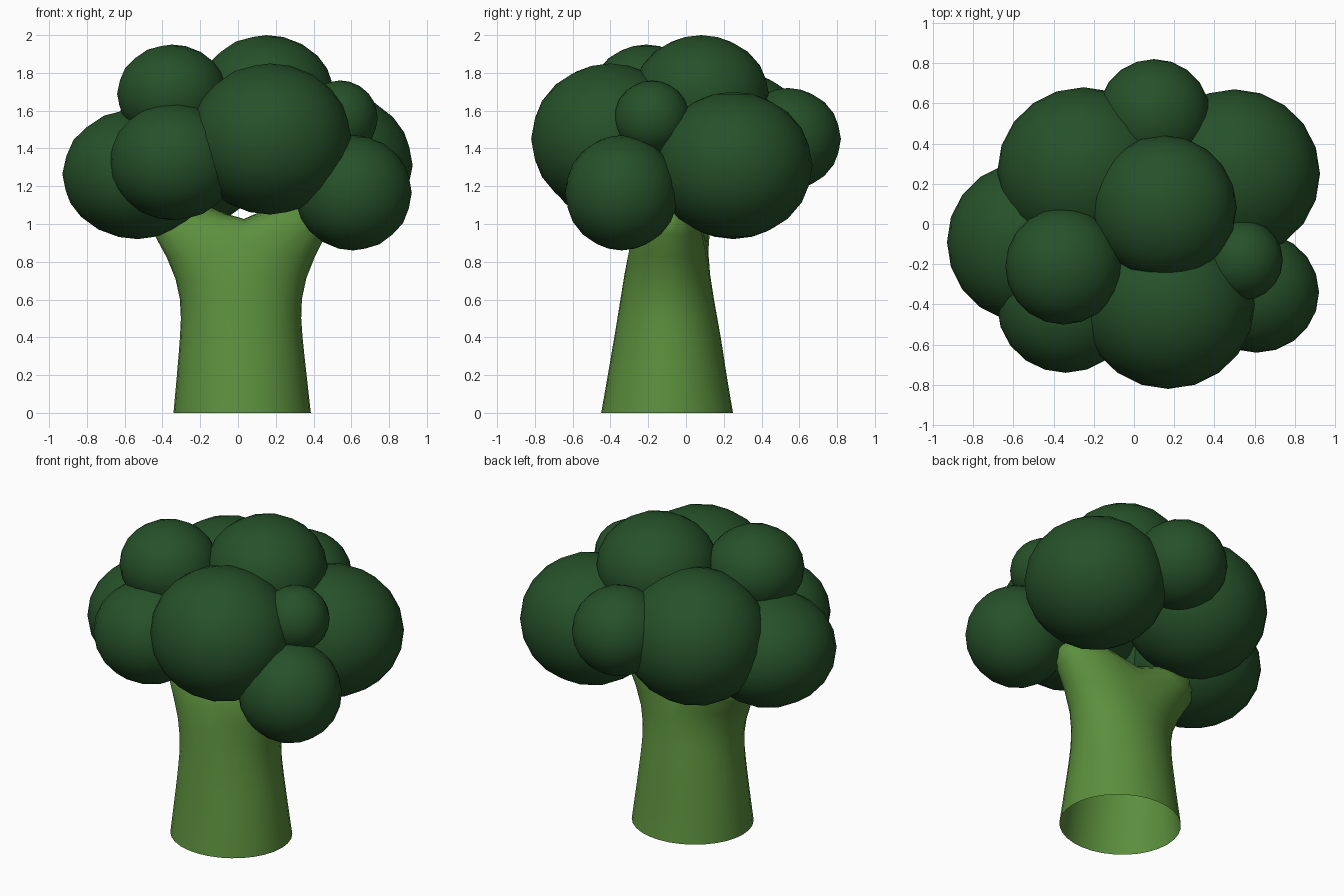
import bpy, bmesh
from math import sin, cos, pi, radians
from mathutils import Vector

if "Cube" in bpy.data.objects:
    bpy.data.objects.remove(bpy.data.objects["Cube"])


def material(name, color):
    m = bpy.data.materials.new(name)
    m.diffuse_color = (*color, 1)
    m.use_nodes = True
    m.node_tree.nodes["Principled BSDF"].inputs["Base Color"].default_value = m.diffuse_color
    return m


FLORET = material("dark green", (0.019, 0.082, 0.022))
STALK = material("light green", (0.105, 0.275, 0.046))


def add_object(name, bm, mat):
    bmesh.ops.recalc_face_normals(bm, faces=bm.faces)
    for f in bm.faces:
        f.smooth = True
    me = bpy.data.meshes.new(name)
    bm.to_mesh(me)
    bm.free()
    me.materials.append(mat)
    ob = bpy.data.objects.new(name, me)
    bpy.context.collection.objects.link(ob)
    return ob


# Florets: centre and radii of each rounded clump
florets = {
    "crown_floret": ((0.15, 0.08, 1.68), (0.36, 0.36, 0.32)),
    "front_floret": ((0.17, -0.40, 1.45), (0.43, 0.42, 0.40)),
    "upper_left_floret": ((-0.35, -0.21, 1.69), (0.29, 0.29, 0.26)),
    "front_left_floret": ((-0.34, -0.41, 1.33), (0.34, 0.33, 0.31)),
    "left_floret": ((-0.53, -0.09, 1.265), (0.40, 0.40, 0.345)),
    "back_left_floret": ((-0.25, 0.26, 1.40), (0.43, 0.42, 0.41)),
    "back_floret": ((0.10, 0.54, 1.45), (0.28, 0.28, 0.27)),
    "back_right_floret": ((0.50, 0.25, 1.31), (0.425, 0.42, 0.39)),
    "front_right_floret": ((0.61, -0.34, 1.165), (0.31, 0.30, 0.305)),
    "small_right_floret": ((0.54, -0.18, 1.56), (0.20, 0.20, 0.20)),
}
for name, (c, r) in florets.items():
    bm = bmesh.new()
    bmesh.ops.create_icosphere(bm, subdivisions=3, radius=1)
    for v in bm.verts:
        v.co = Vector([c[i] + r[i] * v.co[i] for i in range(3)])
    add_object(name, bm, FLORET)

# Stalk: stacked oval rings, open at the bottom
N = 16
bm = bmesh.new()
rings = []
for z, cx, cy, rx, ry in [(0, 0.022, -0.10, 0.373, 0.358),
                          (0.2, 0.02, -0.10, 0.352, 0.322),
                          (0.40, 0.017, -0.097, 0.332, 0.29),
                          (0.60, 0.015, -0.10, 0.318, 0.253),
                          (0.82, 0.015, -0.10, 0.385, 0.213)]:
    rings.append([bm.verts.new((cx + rx * cos(2 * pi * i / N),
                                cy + ry * sin(2 * pi * i / N), z)) for i in range(N)])


def bridge(a, b):
    n = len(a)
    for i in range(n):
        bm.faces.new((a[i], a[(i + 1) % n], b[(i + 1) % n], b[i]))


for a, b in zip(rings, rings[1:]):
    bridge(a, b)

# Fork: a saddle splits the top ring into two branch loops
top = rings[-1]
top[4].co.z = top[12].co.z = 0.88
saddle = [bm.verts.new((0.03, y, 0.96)) for y in (0.03, -0.10, -0.23)]
right = [top[i % N] for i in range(12, 21)] + saddle
left = top[4:13] + saddle[::-1]
angles = [-90 + 22.5 * i for i in range(9)] + [135, 180, 225]


def branch(loop, turn, centre, rx, ry, tilt):
    end = []
    for a in angles:
        t = radians(a + turn)
        end.append(bm.verts.new((centre[0] + rx * cos(t), centre[1] + ry * sin(t),
                                 centre[2] + tilt * cos(t))))
    bridge(loop, end)
    bm.faces.new(end)


branch(right, 0, (0.38, -0.10, 1.13), 0.18, 0.17, -0.05)
branch(left, 180, (-0.33, -0.01, 1.10), 0.20, 0.18, 0.05)
stalk = add_object("stalk", bm, STALK)
sub = stalk.modifiers.new("smooth", "SUBSURF")
sub.levels = sub.render_levels = 1
